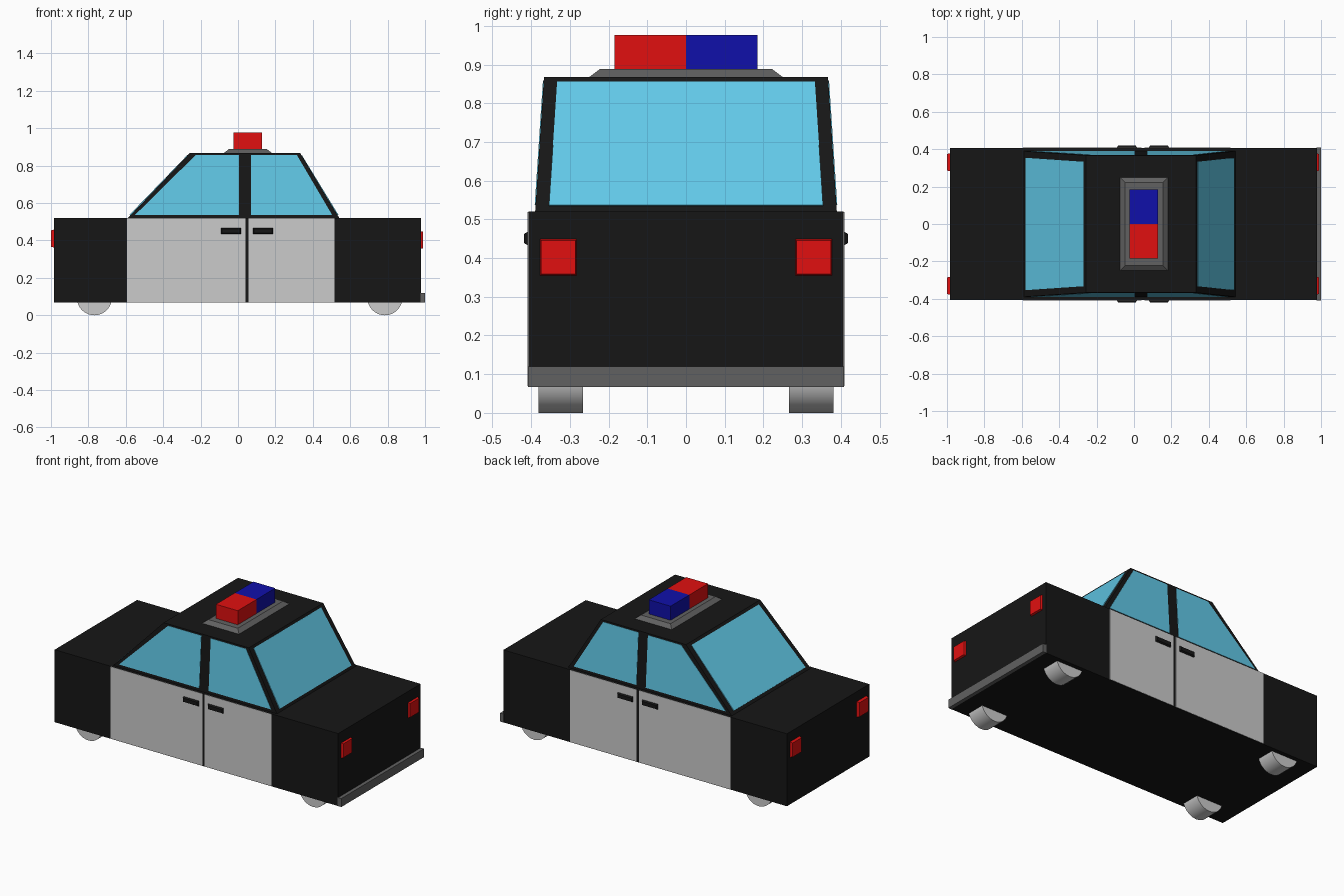
import bpy, bmesh, math
from mathutils import Vector

if "Cube" in bpy.data.objects:
    bpy.data.objects.remove(bpy.data.objects["Cube"])


def material(name, r, g, b):
    m = bpy.data.materials.new(name)
    m.diffuse_color = (r, g, b, 1)
    m.use_nodes = True
    m.node_tree.nodes["Principled BSDF"].inputs["Base Color"].default_value = m.diffuse_color
    return m


BLACK = material("black_paint", 0.008, 0.008, 0.008)
TRIM = material("dark_trim", 0.12, 0.12, 0.12)
RED = material("red_lens", 0.75, 0.005, 0.005)
BLUE = material("blue_lens", 0.005, 0.005, 0.4)
GLASS = material("glass", 0.12, 0.58, 0.8)


def loft(name, a, b, mat=None):
    """Closed solid between two matching loops of points."""
    bm = bmesh.new()
    va = [bm.verts.new(p) for p in a]
    vb = [bm.verts.new(p) for p in b]
    n = len(va)
    bm.faces.new(va[::-1])
    bm.faces.new(vb)
    for i in range(n):
        j = (i + 1) % n
        bm.faces.new((va[i], va[j], vb[j], vb[i]))
    bmesh.ops.recalc_face_normals(bm, faces=bm.faces[:])
    me = bpy.data.meshes.new(name)
    bm.to_mesh(me)
    bm.free()
    ob = bpy.data.objects.new(name, me)
    bpy.context.collection.objects.link(ob)
    if mat:
        me.materials.append(mat)
    return ob


def rect(axis, at, u0, u1, v0, v1):
    """Rectangle across an axis; u, v are the other two axes in x, y, z order."""
    loop = []
    for u, v in ((u0, v0), (u1, v0), (u1, v1), (u0, v1)):
        p = [u, v]
        p.insert(axis, at)
        loop.append(Vector(p))
    return loop


def block(name, axis, a, b, size, mat=None, taper=0.0):
    """Box from a to b along an axis, with the b end shrunk by taper."""
    u0, u1, v0, v1 = size
    return loft(name, rect(axis, a, *size),
                rect(axis, b, u0 + taper, u1 - taper, v0 + taper, v1 - taper), mat)


def pane(name, pts, mat, outward):
    """Thin sheet straddling a surface."""
    pts = [Vector(p) for p in pts]
    n = (pts[1] - pts[0]).cross(pts[2] - pts[0]).normalized()
    if n.dot(Vector(outward)) < 0:
        n = -n
    return loft(name, [p - n * 0.004 for p in pts], [p + n * 0.002 for p in pts], mat)


# Body and tapered cabin
Z0, Z1, ZR = 0.067, 0.52, 0.868
block("body", 2, Z0, Z1, (-0.983, 0.978, -0.407, 0.407), BLACK)
loft("cabin", rect(2, Z1 - 0.005, -0.594, 0.545, -0.39, 0.39),
     rect(2, ZR, -0.257, 0.332, -0.367, 0.367), BLACK)


def cabin_at(z, low, high):
    return low + (high - low) * (z - Z1) / (ZR - Z1)


# Front and rear screens
for name, low, high in (("front_screen", 0.545, 0.332), ("rear_screen", -0.594, -0.257)):
    za, zb = 0.536, 0.855
    xa, xb = cabin_at(za, low, high), cabin_at(zb, low, high)
    pane(name, [(xa, -0.354, za), (xa, 0.354, za), (xb, 0.333, zb), (xb, -0.333, zb)],
         GLASS, (low, 0, 0.3))

# Parts repeated on both sides
for s, side in ((-1, "right"), (1, "left")):
    windows = {
        "rear": [(-0.55, 0.537), (0.005, 0.537), (0.005, 0.858), (-0.225, 0.858)],
        "front": [(0.07, 0.537), (0.503, 0.537), (0.314, 0.858), (0.07, 0.858)],
    }
    for end, pts in windows.items():
        pane(f"{side}_{end}_window",
             [(x, s * cabin_at(z, 0.39, 0.367), z) for x, z in pts], GLASS, (0, s, 0))
    for end, x0, x1, h0, h1 in (("rear", -0.594, 0.04, -0.094, 0.018),
                                ("front", 0.056, 0.517, 0.077, 0.19)):
        block(f"{side}_{end}_door", 1, s * 0.40, s * 0.409, (x0, x1, Z0 + 0.002, Z1 - 0.001))
        block(f"{side}_{end}_handle", 1, s * 0.405, s * 0.419, (h0, h1, 0.431, 0.47),
              BLACK, 0.008)
    # Head and tail lamps
    y0, y1 = sorted((s * 0.28, s * 0.38))
    block(f"{side}_head_lamp", 0, 0.97, 0.99, (y0, y1, 0.353, 0.452), RED, 0.006)
    block(f"{side}_tail_lamp", 0, -0.975, -1.0, (y0, y1, 0.36, 0.46), RED, 0.006)
    # Wheels
    for end, x in (("rear", -0.768), ("front", 0.785)):
        bpy.ops.mesh.primitive_cylinder_add(
            vertices=32, radius=0.094, depth=0.115,
            location=(x, s * 0.323, 0.094), rotation=(math.pi / 2, 0, 0))
        bpy.context.object.name = f"{side}_{end}_wheel"
        bpy.ops.object.shade_smooth_by_angle()

# Front bumper
block("front_bumper", 0, 0.975, 1.0, (-0.408, 0.408, Z0, 0.12), TRIM)

# Roof light bar
block("light_bar_base", 2, ZR - 0.002, 0.888, (-0.078, 0.184, -0.252, 0.252), TRIM, 0.029)
block("red_beacon", 2, 0.886, 0.976, (-0.023, 0.128, -0.185, 0), RED)
block("blue_beacon", 2, 0.886, 0.976, (-0.023, 0.128, 0, 0.185), BLUE)
